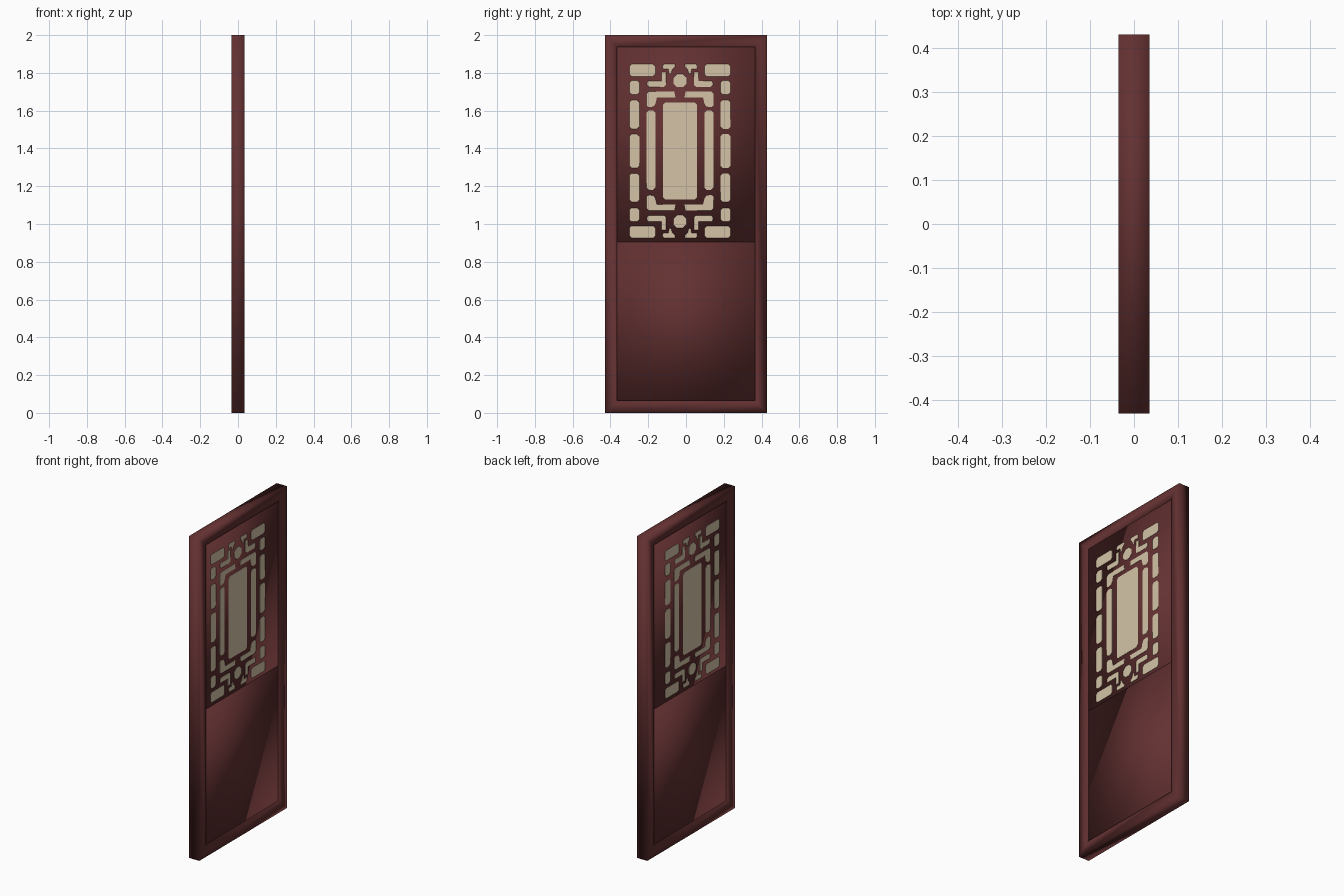
import bpy, bmesh

if "Cube" in bpy.data.objects:
    bpy.data.objects.remove(bpy.data.objects["Cube"])

def material(name, rgb):
    m = bpy.data.materials.new(name)
    m.diffuse_color = (*rgb, 1)
    m.use_nodes = True
    m.node_tree.nodes["Principled BSDF"].inputs["Base Color"].default_value = m.diffuse_color
    return m

WOOD = material("dark red wood", (0.125, 0.030, 0.031))
PAPER = material("cream paper", (0.66, 0.55, 0.38))

def finish(name, bm, mat, smooth):
    bmesh.ops.recalc_face_normals(bm, faces=bm.faces)
    me = bpy.data.meshes.new(name)
    bm.to_mesh(me)
    bm.free()
    me.materials.append(mat)
    for p in me.polygons:
        p.use_smooth = smooth
    ob = bpy.data.objects.new(name, me)
    bpy.context.collection.objects.link(ob)
    return ob

def prism(bm, pts, half):
    """Extrude a (y, z) outline through the door thickness."""
    a = [bm.verts.new((half, y, z)) for y, z in pts]
    b = [bm.verts.new((-half, y, z)) for y, z in pts]
    bm.faces.new(a)
    bm.faces.new(b[::-1])
    n = len(pts)
    for i in range(n):
        j = (i + 1) % n
        bm.faces.new((a[i], b[i], b[j], a[j]))

def rect(y0, y1, z0, z1):
    return [(y0, z0), (y1, z0), (y1, z1), (y0, z1)]

# Outer frame: one rectangular ring
HALF, PANEL = 0.035, 0.020
outer, inner = rect(-0.43, 0.43, 0, 2), rect(-0.365, 0.365, 0.065, 1.938)
bm = bmesh.new()
loops = [[bm.verts.new((x, y, z)) for y, z in pts]
         for x, pts in ((HALF, outer), (HALF, inner), (-HALF, inner), (-HALF, outer))]
for k in range(4):
    a, b = loops[k], loops[(k + 1) % 4]
    for i in range(4):
        j = (i + 1) % 4
        bm.faces.new((a[i], a[j], b[j], b[i]))
finish("door_frame", bm, WOOD, True)

# Lower solid panel and upper lattice panel
for name, z0, z1 in (("lower_panel", 0.065, 0.905), ("lattice_panel", 0.905, 1.938)):
    bm = bmesh.new()
    prism(bm, rect(-0.365, 0.365, z0, z1), PANEL)
    finish(name, bm, WOOD, True)

# Paper panes: plates showing just proud of both faces of the lattice panel
CY, CZ = -0.032, 1.386      # centre of the lattice
panes = bmesh.new()

def pane(y0, y1, z0, z1, c=0.012):
    """Chamfered pane given relative to the lattice centre."""
    c = min(c, (y1 - y0) * 0.35, (z1 - z0) * 0.35)
    pts = [(y0 + c, z0), (y1 - c, z0), (y1, z0 + c), (y1, z1 - c),
           (y1 - c, z1), (y0 + c, z1), (y0, z1 - c), (y0, z0 + c)]
    prism(panes, [(CY + y, CZ + z) for y, z in pts], PANEL + 0.0015)

def poly(pts, sy, sz):
    prism(panes, [(CY + sy * y, CZ + sz * z) for y, z in pts], PANEL + 0.0015)

def mirrored(y0, y1, z0, z1):
    pane(y0, y1, z0, z1)
    pane(-y1, -y0, z0, z1)

pane(-0.09, 0.09, -0.257, 0.257)             # large centre pane
mirrored(0.130, 0.177, -0.205, 0.215)        # tall inner side panes
mirrored(0.215, 0.268, -0.090, 0.090)        # outer side panes
for s in (1, -1):
    def band(y0, y1, z0, z1):
        lo, hi = sorted((s * z0, s * z1))
        mirrored(y0, y1, lo, hi)
    band(0.215, 0.268, 0.118, 0.270)
    band(0.215, 0.268, 0.300, 0.374)
    band(0.130, 0.268, 0.396, 0.460)         # corner panes
    lo, hi = sorted((s * 0.338, s * 0.408))
    pane(-0.035, 0.035, lo, hi, 0.02)        # round pane
    for t in (1, -1):
        # bent pane around the corner of the centre window
        poly([(0.024, 0.284), (0.030, 0.315), (0.165, 0.315), (0.177, 0.303),
              (0.177, 0.240), (0.165, 0.232), (0.140, 0.236), (0.130, 0.250),
              (0.122, 0.284)], t, s)
        # stepped pane between the corner and the round pane
        poly([(0.074, 0.350), (0.085, 0.340), (0.165, 0.340), (0.175, 0.352),
              (0.172, 0.372), (0.098, 0.372), (0.098, 0.418), (0.074, 0.418)], t, s)
        # small hooked pane at the outer edge
        poly([(0.026, 0.446), (0.026, 0.460), (0.084, 0.460), (0.092, 0.450),
              (0.090, 0.434), (0.062, 0.434), (0.056, 0.408), (0.046, 0.412),
              (0.042, 0.430)], t, s)
finish("paper_panes", panes, PAPER, False)
